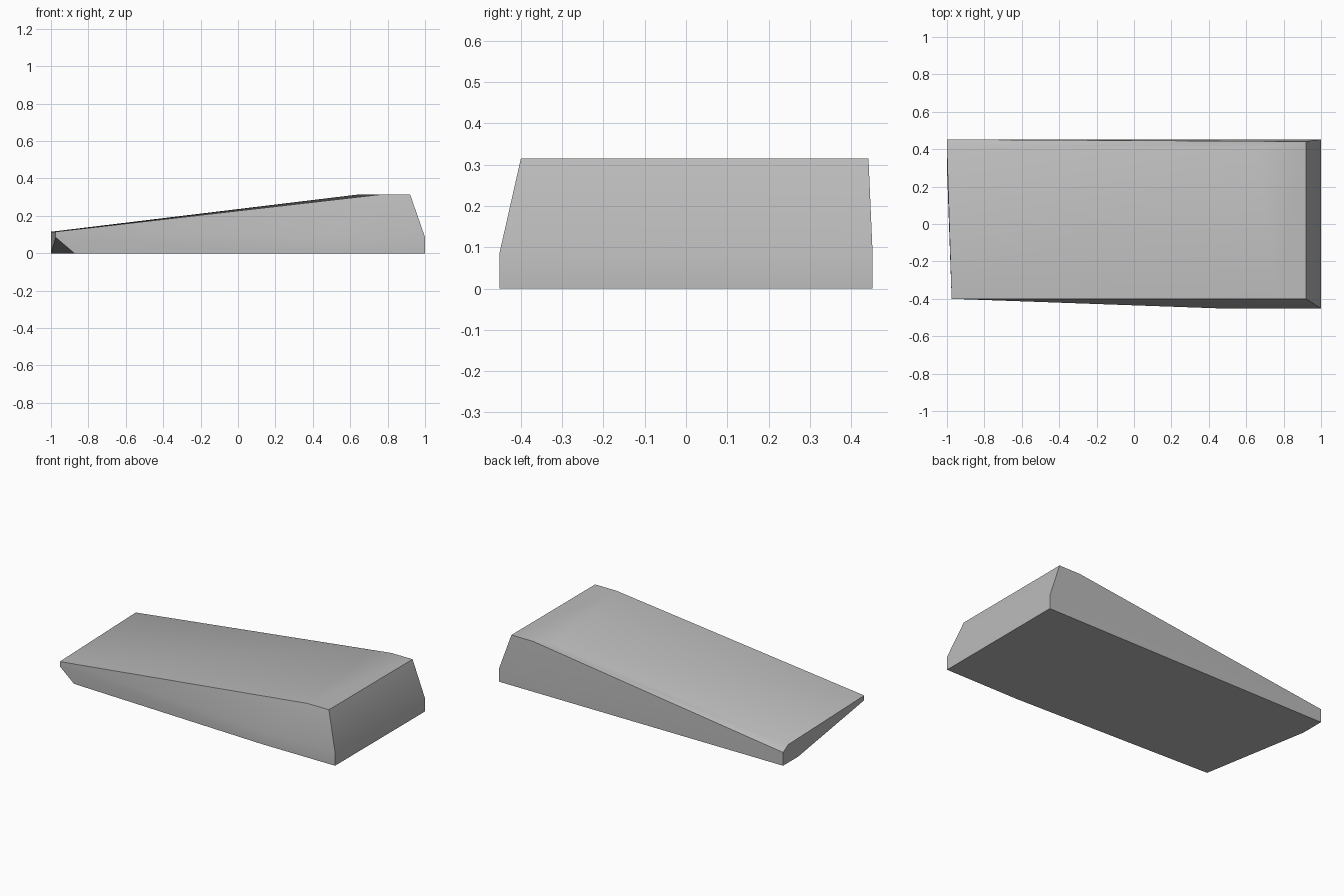
import bpy
import bmesh
import math

cube = bpy.data.objects.get("Cube")
if cube:
    bpy.data.objects.remove(cube, do_unlink=True)

# Plain grey material
grey = bpy.data.materials.new("mid_grey")
grey.use_nodes = True
colour = (0.5, 0.5, 0.5, 1)
grey.diffuse_color = colour
grey.node_tree.nodes["Principled BSDF"].inputs["Base Color"].default_value = colour

SIDE = 0.452   # half depth at the base
BAND = 0.085   # height of the upright lower band
TOP = 0.315    # height of the thick end
TIP = 0.115    # height of the thin end

# Base outline, with the front corner of the thin end cut back
base = [(1, -SIDE), (1, SIDE), (-1, SIDE), (-1, 0.3), (-0.875, -0.4), (0.48, -SIDE)]
# Upper limit of the upright band
band = [(1, -SIDE), (1, SIDE), (-1, SIDE), (-0.975, -0.4), (0.48, -SIDE)]
# Edge of the thin end and flat crown of the thick end
tip = [(-0.975, -0.4), (-1, 0.4)]
crown = [(0.77, -0.4), (0.92, -0.4), (0.92, 0.442), (0.77, 0.442), (0.65, 0.41)]

# Convex wedge block wrapped around the outlines
bm = bmesh.new()
for outline, z in ((base, 0), (band, BAND), (tip, TIP), (crown, TOP)):
    for x, y in outline:
        bm.verts.new((x, y, z))
hull = bmesh.ops.convex_hull(bm, input=bm.verts[:])
bmesh.ops.delete(bm, geom=[v for v in bm.verts if not v.link_faces], context="VERTS")
bmesh.ops.dissolve_limit(bm, angle_limit=math.radians(0.3), verts=bm.verts[:], edges=bm.edges[:])
bmesh.ops.recalc_face_normals(bm, faces=bm.faces[:])

mesh = bpy.data.meshes.new("wedge_block")
bm.to_mesh(mesh)
bm.free()
mesh.materials.append(grey)
wedge = bpy.data.objects.new("wedge_block", mesh)
bpy.context.collection.objects.link(wedge)

# Soft faces, crisp main edges
bpy.ops.object.select_all(action="DESELECT")
wedge.select_set(True)
bpy.context.view_layer.objects.active = wedge
bpy.ops.object.shade_smooth_by_angle(angle=math.radians(30))
